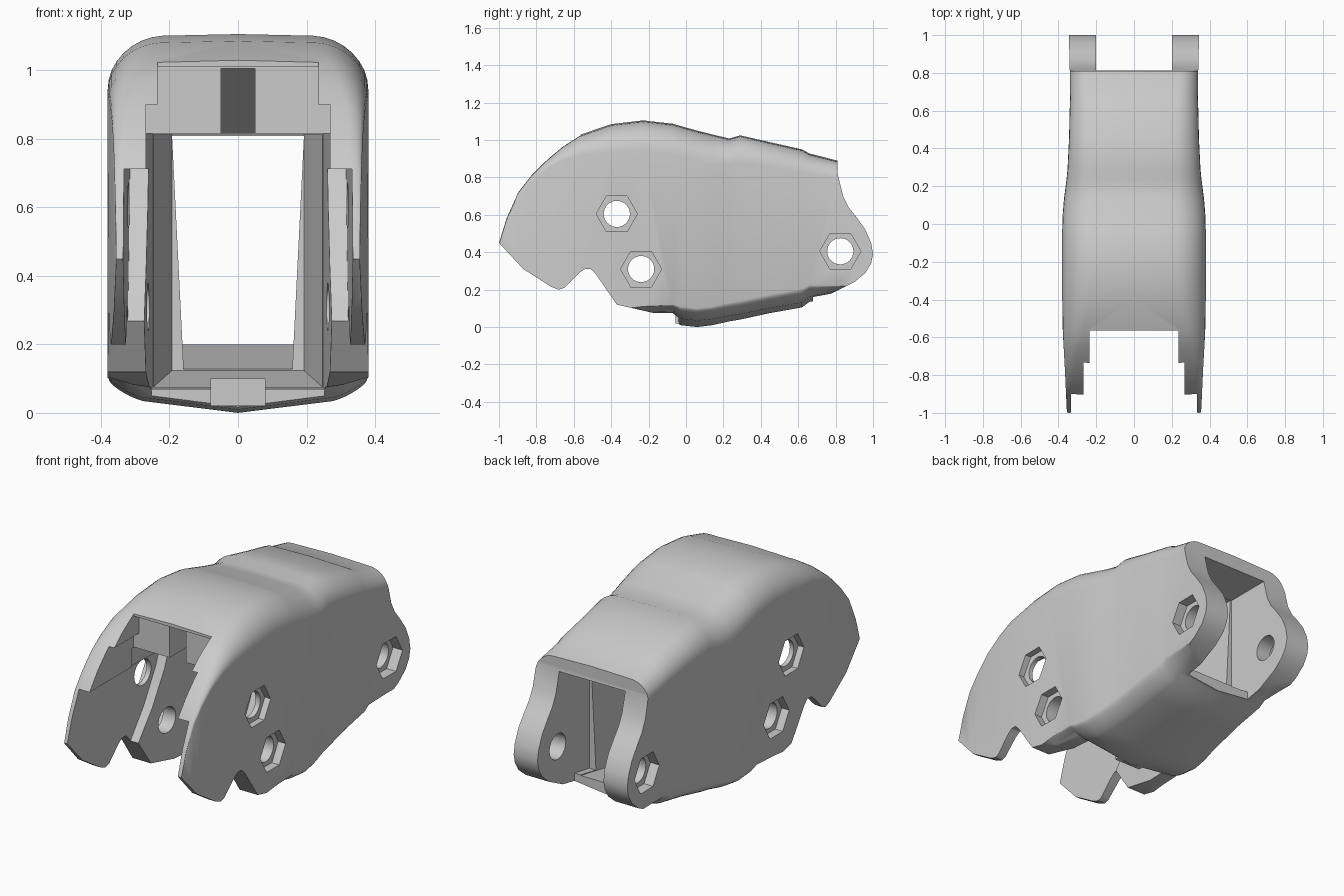
import bpy
import math

if "Cube" in bpy.data.objects:
    bpy.data.objects.remove(bpy.data.objects["Cube"], do_unlink=True)

grey = bpy.data.materials.new("plain grey")
grey.use_nodes = True
grey.diffuse_color = (0.6, 0.6, 0.6, 1)
grey.node_tree.nodes["Principled BSDF"].inputs["Base Color"].default_value = (0.6, 0.6, 0.6, 1)


def make(name, rings):
    """Skin a list of equal rings and cap both ends."""
    n = len(rings[0])
    verts = [p for ring in rings for p in ring]
    faces = [list(range(n))[::-1], list(range(len(verts) - n, len(verts)))]
    for r in range(len(rings) - 1):
        for i in range(n):
            a, b = r * n + i, r * n + (i + 1) % n
            faces.append([a, b, b + n, a + n])
    mesh = bpy.data.meshes.new(name)
    mesh.from_pydata(verts, [], faces)
    mesh.materials.append(grey)
    obj = bpy.data.objects.new(name, mesh)
    bpy.context.collection.objects.link(obj)
    bpy.context.view_layer.objects.active = obj
    obj.select_set(True)
    bpy.ops.object.mode_set(mode="EDIT")
    bpy.ops.mesh.select_all(action="SELECT")
    bpy.ops.mesh.normals_make_consistent(inside=False)
    bpy.ops.object.mode_set(mode="OBJECT")
    obj.select_set(False)
    return obj


def prism(name, outline, half):
    """Side outline (y, z) spread to both sides by a half width rule."""
    return make(name, [[(s * half(y, z), y, z) for y, z in outline] for s in (-1, 1)])


def box(name, y0, y1, z0, z1, half):
    return prism(name, [(y0, z0), (y1, z0), (y1, z1), (y0, z1)], lambda y, z: half)


def polygon(y, z, radius, sides):
    steps = [math.tau * i / sides for i in range(sides)]
    return [(y + radius * math.cos(a), z + radius * math.sin(a)) for a in steps]


def section(y, top, bottom, half, r_top, r_bottom):
    """Rounded rectangle across the body, crowned above and more below."""
    ring = []
    for sx, sz, r, start in ((1, 1, r_top, 0), (-1, 1, r_top, 90),
                             (-1, -1, r_bottom, 180), (1, -1, r_bottom, 270)):
        edge, crown = (top, 0.1) if sz > 0 else (bottom, 0.45)
        for k in range(9):
            a = math.radians(start + k * 90 / 8)
            x = sx * (half - r) + r * math.cos(a)
            z = edge - sz * r + r * math.sin(a)
            ring.append((x, y, z - sz * crown * x * x * abs(math.sin(a))))
        if start in (0, 180):
            ring.append((0, y, edge))
    return ring


def boolean(body, tool, operation):
    mod = body.modifiers.new("cut", "BOOLEAN")
    mod.operation, mod.object, mod.solver = operation, tool, "EXACT"
    bpy.context.view_layer.objects.active = body
    bpy.ops.object.modifier_apply(modifier=mod.name)
    bpy.data.objects.remove(tool, do_unlink=True)


# Outer shell: y, top, bottom, half width, upper and lower corner radius
stations = [
    (-1, .46, .1, .355, .02, .03), (-.96, .59, .1, .357, .02, .03),
    (-.9, .725, .08, .36, .03, .03), (-.83, .815, .06, .363, .04, .03),
    (-.75, .895, .05, .367, .05, .03), (-.66, .97, .04, .372, .08, .04),
    (-.57, 1.027, .03, .377, .11, .05), (-.4, 1.085, .03, .38, .15, .06),
    (-.23, 1.105, .04, .38, .16, .07), (-.07, 1.087, .04, .38, .16, .08),
    (-.03, 1.075, .01, .38, .16, .1), (.06, 1.05, 0, .377, .16, .1),
    (.14, 1.03, .01, .37, .16, .1), (.23, 1.008, .03, .358, .14, .1),
    (.29, 1.025, .04, .352, .14, .1), (.45, .988, .075, .344, .13, .1),
    (.62, .95, .105, .34, .12, .1), (.66, .928, .135, .338, .11, .09),
    (.81, .89, .16, .34, .1, .06), (1.02, .85, .17, .345, .08, .05)]
body = make("hinged_link_body", [section(*s) for s in stations])

# Side outline: front lobe, notch and rear lugs
outline = [(-1.1, 1.3), (.81, 1.3), (.81, .82), (.84, .7), (.87, .64), (.91, .59),
           (.96, .52), (.99, .45), (1, .39), (.99, .34), (.96, .29), (.9, .24),
           (.78, .18), (.7, .16), (.6, -.1), (-.06, -.1), (-.07, .06), (-.13, .065),
           (-.37, .12), (-.48, .28), (-.51, .31), (-.54, .31), (-.57, .29),
           (-.65, .21), (-.68, .2), (-.72, .215), (-.87, .31), (-1, .45), (-1.1, .5)]
boolean(body, prism("side_outline", outline, lambda y, z: 1), "INTERSECT")

# Front cavity: outer recess, stepped throat and roof pocket
recess = [(-1.1, -.1), (-.56, -.1), (-.5, .23), (-.36, .42), (-.26, .6), (-.22, .712),
          (-1.1, .712)]
throat = [(-.535, -.1), (-.04, -.1), (-.04, .069), (0, .076), (0, .815), (-.535, .815)]
taper = [(-.001, .075), (.27, .123), (.27, .812), (-.001, .812)]
upper = [(-1.1, .85), (-.52, .85), (-.52, 1.01), (-.565, 1.01), (-.565, 1.3), (-1.1, 1.3)]
slot = [(-.56, .7), (-.1, .7), (-.1, .8), (-.45, 1.005), (-.56, 1.005)]
# Rear cavity: tunnel over the floor, opening between the lugs
tunnel = [(.1, .098), (.72, .207), (.72, .77), (.67, .808), (.1, .808)]
lugs = [(.55, .181), (.68, .204), (.68, -.2), (1.1, -.2), (1.1, 1.3), (.812, 1.3),
        (.812, .81), (.55, .81)]
cutters = [
    prism("recess", recess, lambda y, z: .31 - .025 * y),
    prism("throat", throat, lambda y, z: .25 - .05 * y),
    prism("taper", taper, lambda y, z: .247 - .2 * y),
    box("middle", -1.1, -.52, .6, .9, .268),
    prism("upper", upper, lambda y, z: .235),
    prism("slot", slot, lambda y, z: .05),
    prism("tunnel", tunnel, lambda y, z: .152 + .05 * z),
    prism("lug_gap", lugs, lambda y, z: .2)]

# Pin holes with hexagonal nut pockets on both sides
for y, z, skin in ((-.37, .605, .345), (-.24, .31, .335), (.825, .405, .285)):
    cutters.append(prism("pin_hole", polygon(y, z, .07, 32), lambda y, z: 1))
    for side in (-1, 1):
        rings = [[(side * x, a, b) for a, b in polygon(y, z, .11, 6)] for x in (skin, .6)]
        cutters.append(make("nut_pocket", rings))
for cutter in cutters:
    boolean(body, cutter, "DIFFERENCE")

# Stop tab at the front edge of the floor
tab = box("floor_stop_tab", -.055, .03, .02, .1, .08)

for obj in (body, tab):
    bpy.ops.object.select_all(action="DESELECT")
    obj.select_set(True)
    bpy.context.view_layer.objects.active = obj
    bpy.ops.object.shade_smooth_by_angle(angle=math.radians(30))
